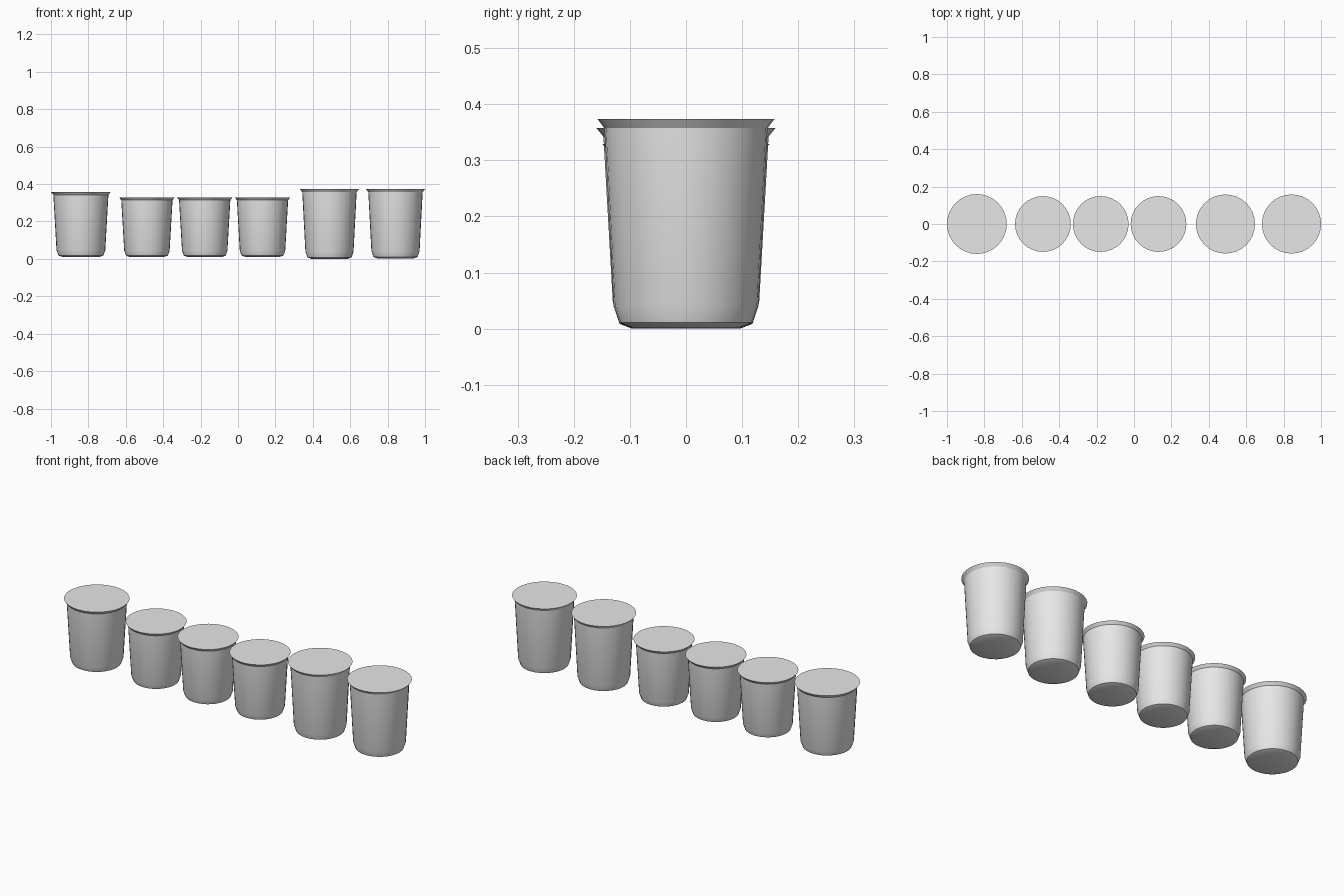
import bpy, bmesh
from math import cos, sin, tau, radians

default = bpy.data.objects.get("Cube")
if default:
    bpy.data.objects.remove(default, do_unlink=True)

grey = bpy.data.materials.new("light grey")
grey.use_nodes = True
colour = (0.8, 0.8, 0.8, 1)
grey.diffuse_color = colour
grey.node_tree.nodes["Principled BSDF"].inputs["Base Color"].default_value = colour

SIDES = 32
# Cup outline as (share of rim radius, share of height), base to rim
PROFILE = [(0.61, 0), (0.75, 0.023), (0.815, 0.105), (0.92, 0.955), (1, 1)]


def make_cup(name, x, bottom, radius, height):
    bm = bmesh.new()
    rings = []
    for r, h in PROFILE:
        rings.append([bm.verts.new((r * radius * cos(tau * i / SIDES),
                                    r * radius * sin(tau * i / SIDES),
                                    h * height)) for i in range(SIDES)])
    # Tapered wall, rounded foot and flared rim
    for low, high in zip(rings, rings[1:]):
        for i in range(SIDES):
            j = (i + 1) % SIDES
            bm.faces.new((low[i], low[j], high[j], high[i]))
    # Flat base and flat lid
    bm.faces.new(rings[0][::-1])
    bm.faces.new(rings[-1])
    mesh = bpy.data.meshes.new(name)
    bm.to_mesh(mesh)
    bm.free()
    mesh.materials.append(grey)
    cup = bpy.data.objects.new(name, mesh)
    cup.location = (x, 0, bottom)
    bpy.context.collection.objects.link(cup)
    bpy.ops.object.select_all(action="DESELECT")
    cup.select_set(True)
    bpy.context.view_layer.objects.active = cup
    bpy.ops.object.shade_smooth_by_angle(angle=radians(30))


# Wide cup, three small cups, two tall cups
make_cup("wide_cup", -0.84, 0.01, 0.16, 0.348)
for n, x in enumerate((-0.487, -0.178, 0.131), 1):
    make_cup(f"small_cup_{n}", x, 0.01, 0.149, 0.319)
make_cup("tall_cup_1", 0.489, 0, 0.158, 0.374)
make_cup("tall_cup_2", 0.842, 0.002, 0.158, 0.372)
